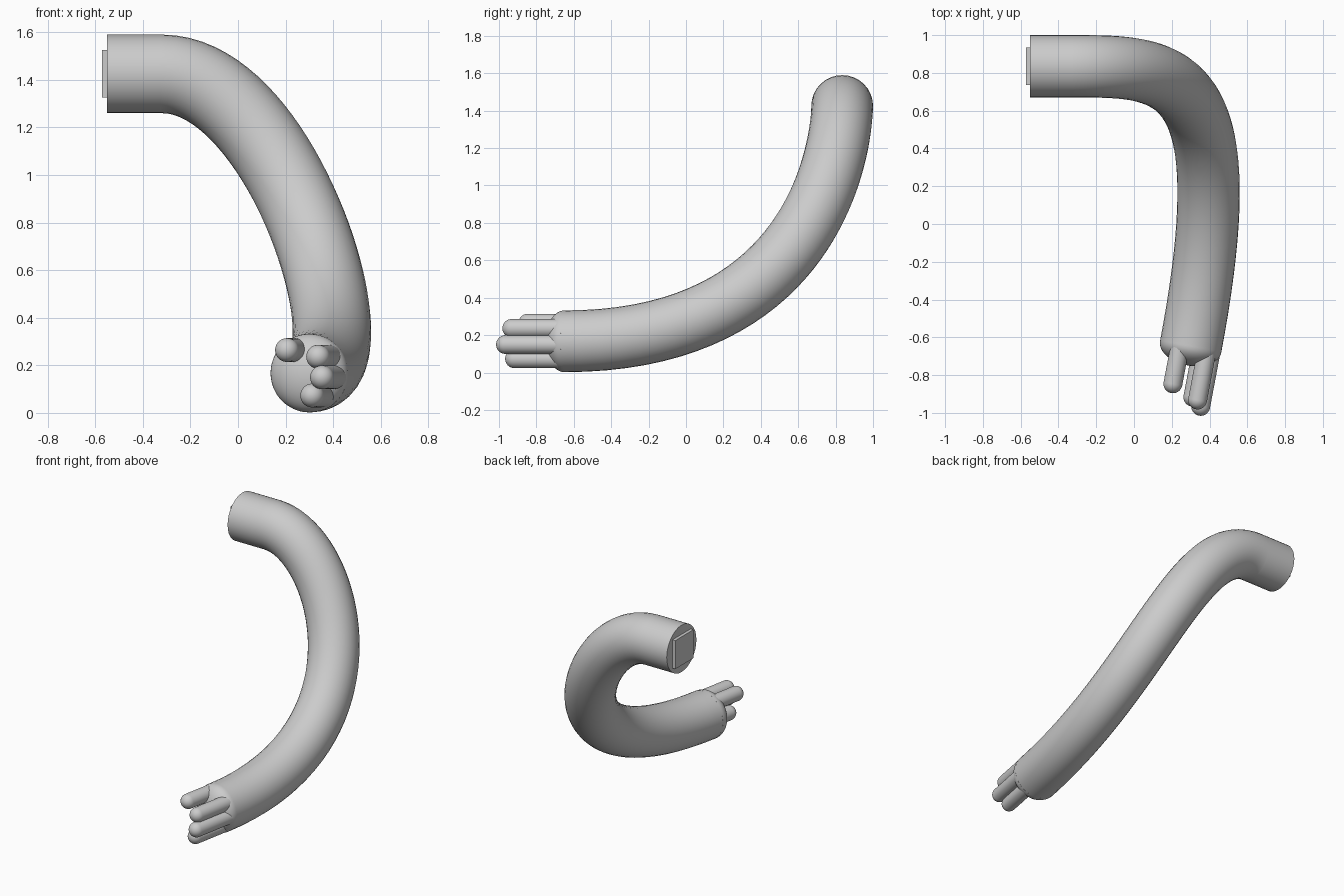
import bpy, bmesh, math
from mathutils import Vector

cube = bpy.data.objects.get("Cube")
if cube:
    bpy.data.objects.remove(cube, do_unlink=True)

grey = bpy.data.materials.new("light grey")
grey.use_nodes = True
color = (0.6, 0.6, 0.6, 1)
grey.diffuse_color = color
grey.node_tree.nodes["Principled BSDF"].inputs["Base Color"].default_value = color

RADIUS = 0.165
shoulder = Vector((-0.32, 0.835, 1.425))
wrist = Vector((0.30, -0.65, 0.167))
wrist_handle = Vector((0.58, 0.835, 0.167))
reach = (wrist - wrist_handle).normalized()


def smooth(obj):
    bpy.ops.object.select_all(action="DESELECT")
    obj.select_set(True)
    bpy.context.view_layer.objects.active = obj
    bpy.ops.object.shade_smooth_by_angle(angle=math.radians(40))


def link(name, mesh):
    mesh.materials.append(grey)
    obj = bpy.data.objects.new(name, mesh)
    bpy.context.collection.objects.link(obj)
    return obj


def rounded_rod(name, base, direction, radius, length, dome):
    """Straight rod with a domed tip, turned around its axis."""
    bm = bmesh.new()
    profile = [(radius, 0)]
    steps = 12
    for i in range(steps + 1):
        a = math.pi / 2 * i / steps
        profile.append((radius * math.cos(a), length + dome * math.sin(a)))
    verts = [bm.verts.new((r, 0, z)) for r, z in profile]
    edges = [bm.edges.new(pair) for pair in zip(verts, verts[1:])]
    bmesh.ops.spin(bm, geom=verts + edges, cent=(0, 0, 0), axis=(0, 0, 1),
                   angle=math.tau, steps=48, use_merge=False)
    bmesh.ops.remove_doubles(bm, verts=bm.verts, dist=0.0001)
    bmesh.ops.holes_fill(bm, edges=[e for e in bm.edges if e.is_boundary], sides=0)
    bmesh.ops.recalc_face_normals(bm, faces=bm.faces)
    mesh = bpy.data.meshes.new(name)
    bm.to_mesh(mesh)
    bm.free()
    obj = link(name, mesh)
    obj.location = base
    obj.rotation_euler = direction.to_track_quat("Z", "Y").to_euler()
    smooth(obj)


# Arm: a straight sleeve that sweeps down and forward
curve = bpy.data.curves.new("arm", "CURVE")
curve.dimensions = "3D"
curve.bevel_depth = RADIUS
curve.bevel_resolution = 14
curve.resolution_u = 40
curve.use_fill_caps = True
spline = curve.splines.new("BEZIER")
spline.bezier_points.add(2)
along = Vector((0.08, 0, 0))
start = Vector((-0.55, 0.835, 1.425))
nodes = [(start - along, start, start + along),
         (shoulder - along, shoulder, Vector((0.20, 0.835, 1.425))),
         (wrist_handle, wrist, wrist + reach * 0.1)]
for point, (left, centre, right) in zip(spline.bezier_points, nodes):
    point.handle_left_type = point.handle_right_type = "FREE"
    point.handle_left, point.co, point.handle_right = left, centre, right
arm = link("arm", curve)
bpy.ops.object.select_all(action="DESELECT")
arm.select_set(True)
bpy.context.view_layer.objects.active = arm
bpy.ops.object.convert(target="MESH")
smooth(bpy.context.view_layer.objects.active)

# Palm: shallow dome closing the end of the arm
rounded_rod("palm", wrist - reach * 0.01, reach, RADIUS, 0.01, 0.10)

# Thumb and fingers: parallel rods around the rim of the palm
digits = [("thumb", 120, 0.21), ("first_finger", 38, 0.27),
          ("middle_finger", -9, 0.30), ("last_finger", -57, 0.26)]
side = reach.cross(Vector((0, 0, 1))).normalized()
if side.x < 0:
    side = -side
for name, angle, length in digits:
    a = math.radians(angle)
    base = wrist + (side * math.cos(a) + Vector((0, 0, 1)) * math.sin(a)) * 0.112
    rounded_rod(name, base, reach, 0.05, length, 0.05)

# Mounting plate: square block on the flat shoulder end
bm = bmesh.new()
bmesh.ops.create_cube(bm, size=1)
bmesh.ops.scale(bm, verts=bm.verts, vec=(0.05, 0.2, 0.2))
plate_mesh = bpy.data.meshes.new("mounting_plate")
bm.to_mesh(plate_mesh)
bm.free()
link("mounting_plate", plate_mesh).location = (-0.547, 0.835, 1.425)
